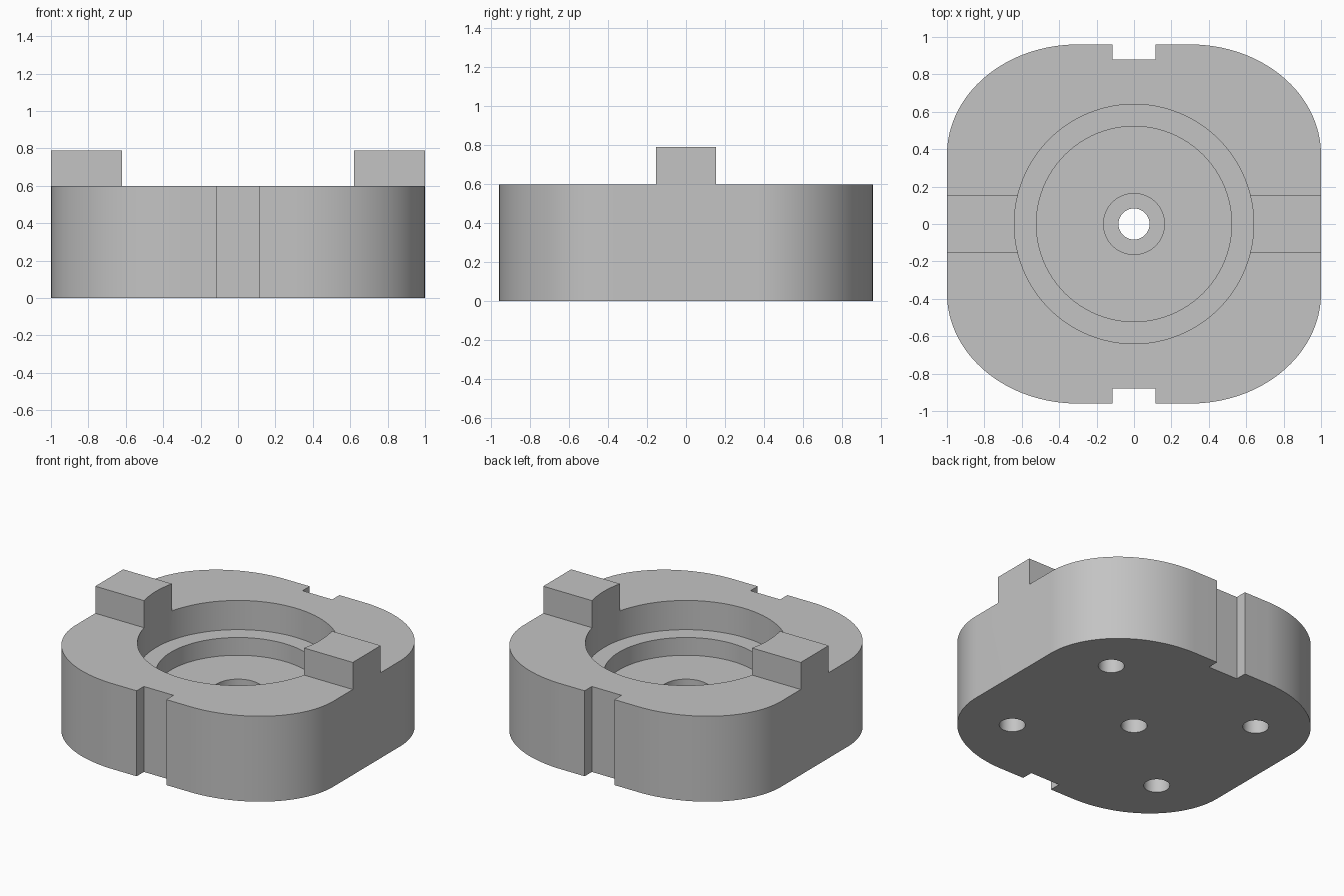
import bpy, bmesh, math

cube = bpy.data.objects.get("Cube")
if cube:
    bpy.data.objects.remove(cube, do_unlink=True)

grey = bpy.data.materials.new("plain grey")
grey.use_nodes = True
colour = (0.55, 0.55, 0.55, 1)
grey.diffuse_color = colour
grey.node_tree.nodes["Principled BSDF"].inputs["Base Color"].default_value = colour


def make_object(name, bm):
    bmesh.ops.recalc_face_normals(bm, faces=bm.faces)
    mesh = bpy.data.meshes.new(name)
    bm.to_mesh(mesh)
    bm.free()
    mesh.materials.append(grey)
    obj = bpy.data.objects.new(name, mesh)
    bpy.context.collection.objects.link(obj)
    return obj


def prism(name, outline, z0, z1):
    """Extrude a flat outline between two heights."""
    bm = bmesh.new()
    base = bm.faces.new([bm.verts.new((x, y, z0)) for x, y in outline])
    top = bmesh.ops.extrude_face_region(bm, geom=[base])["geom"]
    for v in top:
        if isinstance(v, bmesh.types.BMVert):
            v.co.z = z1
    return make_object(name, bm)


def box(name, x0, x1, y0, y1, z0, z1):
    return prism(name, [(x0, y0), (x1, y0), (x1, y1), (x0, y1)], z0, z1)


def stepped_cylinder(name, profile, cx=0, cy=0, sides=96):
    """Stack of circles (radius, height), capped at both ends."""
    bm = bmesh.new()
    rings = []
    for r, z in profile:
        angles = [math.tau * i / sides for i in range(sides)]
        rings.append([bm.verts.new((cx + r * math.cos(a), cy + r * math.sin(a), z)) for a in angles])
    for a, b in zip(rings, rings[1:]):
        for i in range(sides):
            j = (i + 1) % sides
            bm.faces.new((a[i], a[j], b[j], b[i]))
    bm.faces.new(rings[0])
    bm.faces.new(rings[-1])
    return make_object(name, bm)


# Body: rounded block, tall enough to include the two tabs
half_x, half_y, flat_x, flat_y = 1.0, 0.96, 0.3, 0.37
steps = 32
outline = []
for quadrant, (sx, sy) in enumerate([(1, 1), (-1, 1), (-1, -1), (1, -1)]):
    for i in range(steps + 1):
        a = math.pi / 2 * (quadrant + i / steps)
        outline.append((sx * flat_x + (half_x - flat_x) * math.cos(a),
                        sy * flat_y + (half_y - flat_y) * math.sin(a)))
body = prism("body", outline, 0, 0.79)

cutters = []
for s in (-1, 1):
    # Lower the top on either side of the tabs
    cutters.append(box("tab_side_cutter", -1.3, 1.3, s * 0.155, s * 1.3, 0.6, 1.2))
    # Notches in the front and back walls
    cutters.append(box("notch_cutter", -0.115, 0.115, s * 0.88, s * 1.3, -0.2, 1.2))
    # Blind screw holes underneath
    for t in (-1, 1):
        cutters.append(stepped_cylinder("screw_hole_cutter", [(0.083, -0.2), (0.083, 0.3)],
                                        s * 0.6, t * 0.49, 48))

# Stepped bore with a through hole
cutters.append(stepped_cylinder("bore_cutter", [
    (0.083, -0.2), (0.083, 0.15), (0.163, 0.15), (0.163, 0.27),
    (0.522, 0.27), (0.522, 0.395), (0.64, 0.395), (0.64, 1.2)]))

bpy.context.view_layer.objects.active = body
for cutter in cutters:
    cutter.hide_render = True
    mod = body.modifiers.new("cut", 'BOOLEAN')
    mod.operation = 'DIFFERENCE'
    mod.solver = 'EXACT'
    mod.object = cutter
    bpy.ops.object.modifier_apply(modifier=mod.name)
    bpy.data.objects.remove(cutter, do_unlink=True)

bpy.ops.object.select_all(action='DESELECT')
body.select_set(True)
bpy.ops.object.shade_smooth_by_angle(angle=math.radians(30))
